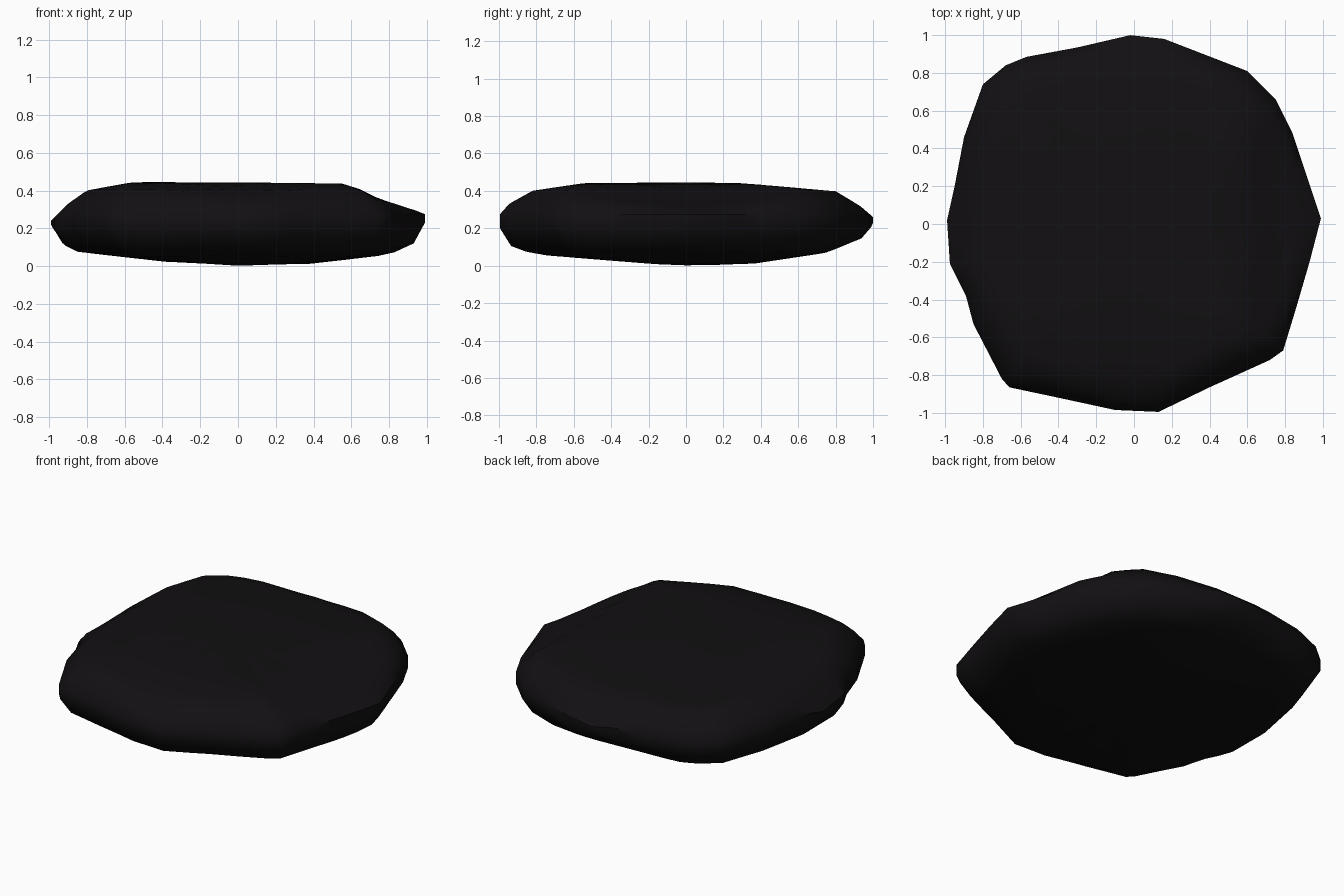
import bpy, bmesh, random

if "Cube" in bpy.data.objects:
    bpy.data.objects.remove(bpy.data.objects["Cube"])

random.seed(4)

# Outline of the slab seen from above
OUTLINE = [(-.02, 1), (.16, .98), (.6, .81), (.75, .66), (.84, .48), (.9, .3), (.99, .03),
           (.93, -.2), (.86, -.44), (.79, -.67), (.72, -.72), (.4, -.865), (.13, -.995),
           (-.1, -.985), (-.4, -.92), (-.66, -.865), (-.7, -.82), (-.85, -.53), (-.89, -.38),
           (-.975, -.21), (-.99, .02), (-.95, .2), (-.9, .46), (-.8, .74), (-.68, .84),
           (-.57, .885), (-.3, .935)]
# Upper and lower height limits along x and along y
TOP_X = [(-1, .23), (-.9, .33), (-.8, .40), (-.55, .445), (.55, .437), (.65, .405), (.71, .367), (.99, .28)]
TOP_Y = [(-1, .30), (-.82, .40), (-.55, .44), (0, .446), (.3, .441), (.8, .397), (.93, .32), (1, .26)]
LOW_X = [(-.99, .22), (-.95, .14), (-.88, .08), (-.4, .025), (0, .005), (.38, .013), (.8, .06), (.95, .13), (.99, .23)]
LOW_Y = [(-1, .21), (-.94, .10), (-.8, .06), (-.05, .0), (.35, .01), (.75, .07), (.97, .16), (1, .23)]
# Rounding of the rim: (fraction of radius, height)
TOP_R = [(0, .45), (.8, .445), (.88, .405), (.95, .34), (1, .275)]
LOW_R = [(0, .0), (.5, .015), (.85, .065), (.94, .105), (1, .20)]


def lerp(table, t):
    if t <= table[0][0]:
        return table[0][1]
    for (a, u), (b, v) in zip(table, table[1:]):
        if t <= b:
            return u + (v - u) * (t - a) / (b - a)
    return table[-1][1]


def top_z(x, y, s):
    return min(lerp(TOP_X, x), lerp(TOP_Y, y), lerp(TOP_R, s))


def low_z(x, y, s):
    return max(lerp(LOW_X, x), lerp(LOW_Y, y), lerp(LOW_R, s))


# Finer outline points
pts = []
for a, b in zip(OUTLINE, OUTLINE[1:] + OUTLINE[:1]):
    pts += [a, ((a[0] + b[0]) / 2, (a[1] + b[1]) / 2)]
n = len(pts)

# Rings from the bottom centre, round the rim, to the top centre
bm = bmesh.new()
rings = []
LEVELS = [(s, low_z) for s in (.2, .4, .6, .75, .86, .94, 1)] + \
         [(s, top_z) for s in (1, .95, .88, .8, .72, .64, .5, .3)]
for s, height in LEVELS:
    ring = []
    for x, y in pts:
        z = height(x * s, y * s, s)
        if s < 1:
            z += random.uniform(-.001, .001)
        elif height is top_z:
            z = max(z, low_z(x, y, s) + .015)
        ring.append(bm.verts.new((x * s, y * s, max(z, .001))))
    rings.append(ring)
for lo, hi in zip(rings, rings[1:]):
    for i in range(n):
        j = (i + 1) % n
        bm.faces.new((lo[i], lo[j], hi[j], hi[i]))
bottom = bm.verts.new((0, 0, .002))
top = bm.verts.new((0, 0, .444))
for i in range(n):
    j = (i + 1) % n
    bm.faces.new((bottom, rings[0][j], rings[0][i]))
    bm.faces.new((top, rings[-1][i], rings[-1][j]))
bmesh.ops.recalc_face_normals(bm, faces=bm.faces)

mesh = bpy.data.meshes.new("flat_rock")
bm.to_mesh(mesh)
bm.free()
rock = bpy.data.objects.new("flat_rock", mesh)
bpy.context.collection.objects.link(rock)

# Near-black stone
mat = bpy.data.materials.new("dark_stone")
mat.diffuse_color = (.006, .005, .006, 1)
mat.use_nodes = True
mat.node_tree.nodes["Principled BSDF"].inputs["Base Color"].default_value = mat.diffuse_color
mesh.materials.append(mat)

bpy.context.view_layer.objects.active = rock
rock.select_set(True)
bpy.ops.object.shade_smooth_by_angle(angle=.7)
